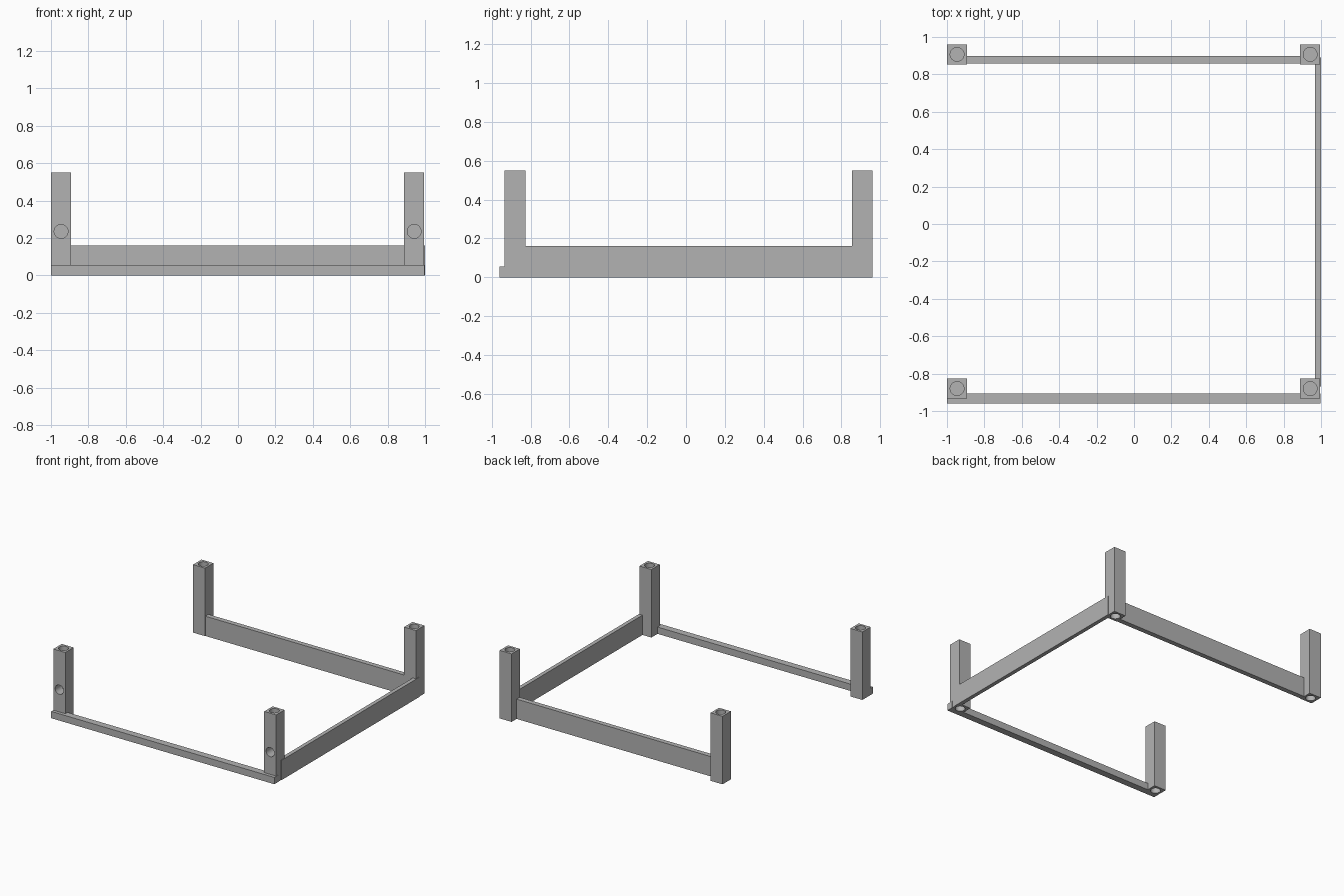
import bpy
import bmesh
import math
from mathutils import Matrix, Vector

cube = bpy.data.objects.get("Cube")
if cube:
    bpy.data.objects.remove(cube, do_unlink=True)

gray = bpy.data.materials.new("plain gray")
gray.use_nodes = True
COLOR = (0.45, 0.45, 0.45, 1)
gray.diffuse_color = COLOR
gray.node_tree.nodes["Principled BSDF"].inputs["Base Color"].default_value = COLOR

HEIGHT, WIDTH = 0.55, 0.107
HOLE_RADIUS, HOLE_DEPTH = 0.037, 0.1


def make_object(name, bm):
    mesh = bpy.data.meshes.new(name)
    bm.to_mesh(mesh)
    bm.free()
    mesh.materials.append(gray)
    obj = bpy.data.objects.new(name, mesh)
    bpy.context.scene.collection.objects.link(obj)
    return obj


def box(name, low, high):
    low, high = Vector(low), Vector(high)
    bm = bmesh.new()
    bmesh.ops.create_cube(bm, size=1, matrix=Matrix.Translation((low + high) / 2)
                          @ Matrix.Diagonal((high - low).to_4d()))
    return make_object(name, bm)


def add_drill(bm, center, axis, depth):
    turn = Vector((0, 0, 1)).rotation_difference(Vector(axis)).to_matrix().to_4x4()
    bmesh.ops.create_cone(bm, cap_ends=True, segments=32, radius1=HOLE_RADIUS,
                          radius2=HOLE_RADIUS, depth=2 * depth,
                          matrix=Matrix.Translation(center) @ turn)


# Corner posts, with blind holes in the ends and in the front faces
parts = []
drills = bmesh.new()
for side, x in (("right", -0.946), ("left", 0.942)):
    for end, y in (("front", -0.88), ("back", 0.907)):
        h = WIDTH / 2
        parts.append(box(f"{end}_{side}_post", (x - h, y - h, 0), (x + h, y + h, HEIGHT)))
        for z in (0, HEIGHT):
            add_drill(drills, (x, y, z), (0, 0, 1), HOLE_DEPTH)
        if end == "front":
            add_drill(drills, (x, y - h, 0.235), (0, 1, 0), 0.08)

# Rails joining the posts; one side stays open
parts.append(box("front_strip", (-1, -0.96, 0), (0.998, -0.905, 0.055)))
parts.append(box("back_rail", (-0.92, 0.857, 0), (0.92, 0.897, 0.16)))
parts.append(box("left_rail", (0.968, -0.87, 0), (1, 0.89, 0.16)))

# Drill the holes through everything they meet
cutter = make_object("hole_cutter", drills)
cutter.hide_render = True
for part in parts:
    mod = part.modifiers.new("holes", "BOOLEAN")
    mod.operation = "DIFFERENCE"
    mod.solver = "EXACT"
    mod.object = cutter
bpy.context.view_layer.update()
graph = bpy.context.evaluated_depsgraph_get()
drilled = [bpy.data.meshes.new_from_object(part.evaluated_get(graph)) for part in parts]
for part, mesh in zip(parts, drilled):
    part.modifiers.clear()
    part.data = mesh
bpy.data.objects.remove(cutter, do_unlink=True)

# Smooth the hole walls only
bpy.ops.object.select_all(action="DESELECT")
for part in parts:
    part.select_set(True)
bpy.context.view_layer.objects.active = parts[0]
bpy.ops.object.shade_smooth_by_angle(angle=math.radians(30))
